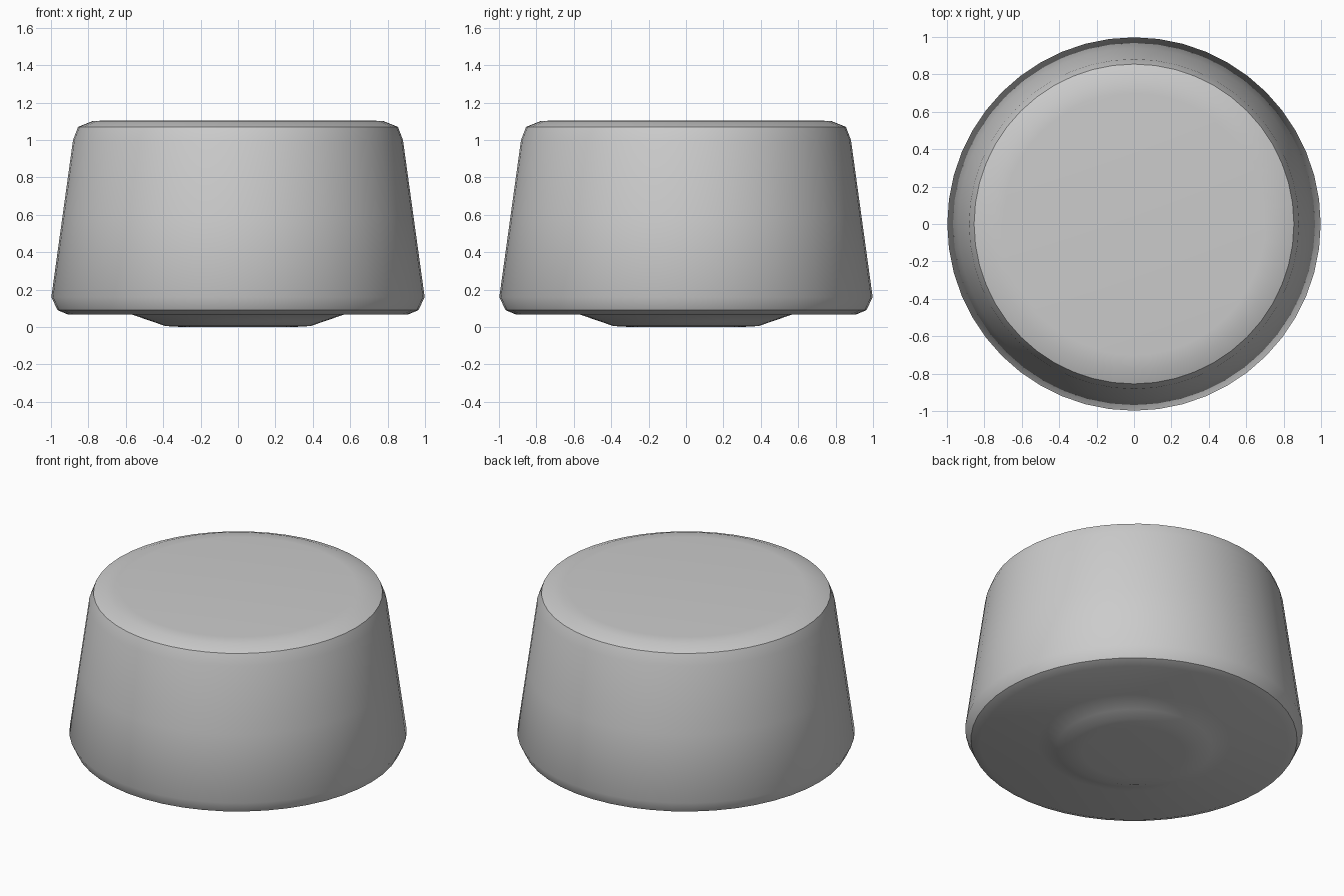
import bpy, bmesh, math

cube = bpy.data.objects.get("Cube")
if cube:
    bpy.data.objects.remove(cube, do_unlink=True)

grey = bpy.data.materials.new("plain grey")
colour = (0.6, 0.6, 0.6, 1)
grey.diffuse_color = colour
grey.use_nodes = True
grey.node_tree.nodes["Principled BSDF"].inputs["Base Color"].default_value = colour


def lathe(name, profile, sides):
    """Revolve (radius, height) points about z and cap both ends."""
    bm = bmesh.new()
    rings = []
    for r, z in profile:
        rings.append([bm.verts.new((r * math.cos(a), r * math.sin(a), z))
                      for a in (math.tau * i / sides for i in range(sides))])
    for low, high in zip(rings, rings[1:]):
        for i in range(sides):
            j = (i + 1) % sides
            bm.faces.new((low[i], low[j], high[j], high[i]))
    bm.faces.new(rings[0][::-1])
    bm.faces.new(rings[-1])
    mesh = bpy.data.meshes.new(name)
    bm.to_mesh(mesh)
    bm.free()
    mesh.materials.append(grey)
    obj = bpy.data.objects.new(name, mesh)
    bpy.context.collection.objects.link(obj)
    bpy.ops.object.select_all(action="DESELECT")
    obj.select_set(True)
    bpy.context.view_layer.objects.active = obj
    bpy.ops.object.shade_smooth_by_angle(angle=math.radians(35))
    return obj


# Tapered round body with a shallow foot, bevelled rim and rounded shoulder
lathe("tapered_body", [
    (0.30, 0), (0.39, 0.005), (0.46, 0.03), (0.57, 0.067),    # foot
    (0.91, 0.067), (0.965, 0.09), (0.998, 0.16),              # lower rim
    (0.94, 0.58), (0.882, 1.0),                               # wall
    (0.855, 1.07), (0.78, 1.10), (0.70, 1.105),               # shoulder and top
], 48)
